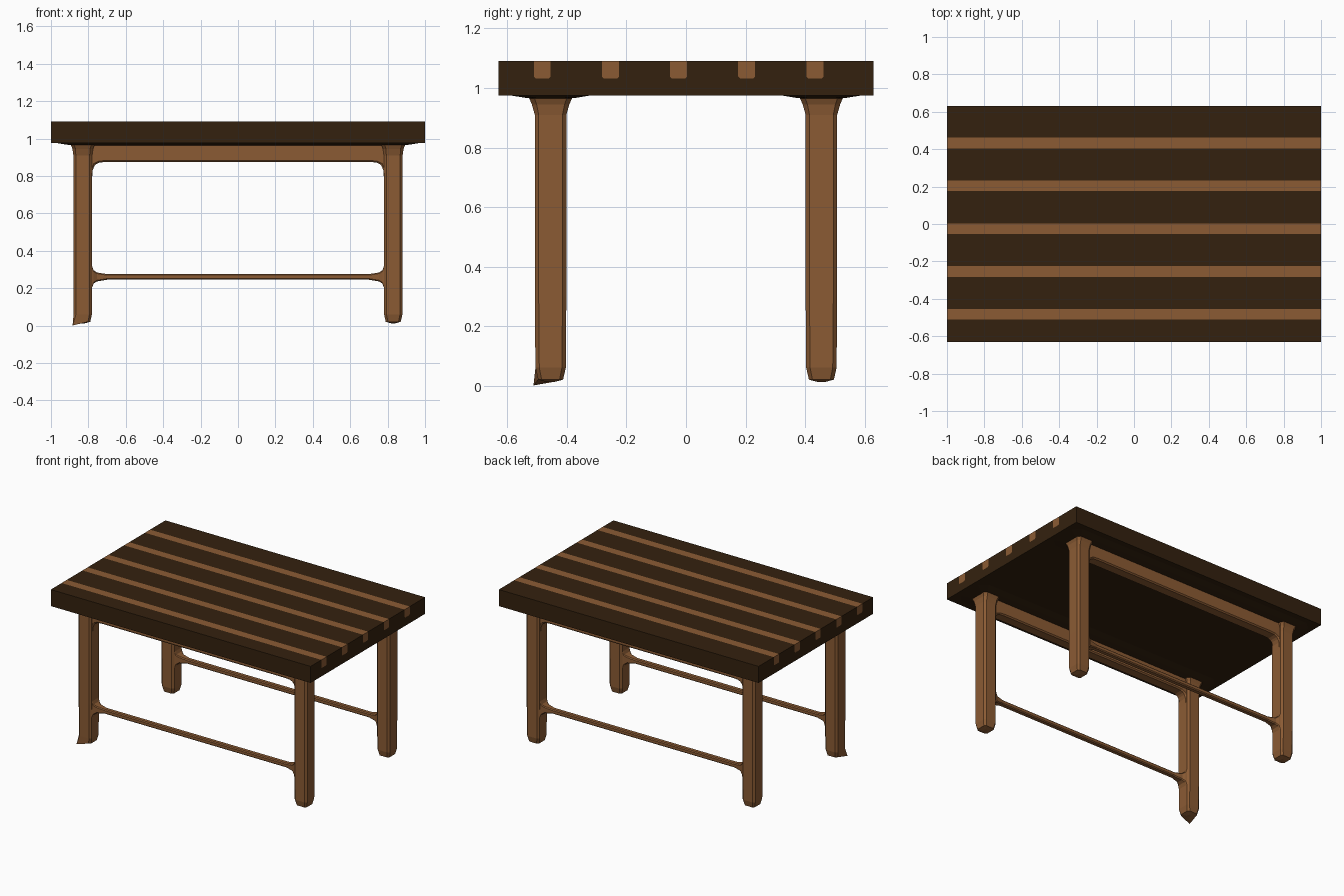
import bpy
import bmesh
from mathutils import Vector

if "Cube" in bpy.data.objects:
    bpy.data.objects.remove(bpy.data.objects["Cube"], do_unlink=True)


def material(name, rgb):
    mat = bpy.data.materials.new(name)
    mat.use_nodes = True
    mat.diffuse_color = (*rgb, 1)
    mat.node_tree.nodes["Principled BSDF"].inputs["Base Color"].default_value = (*rgb, 1)
    return mat


DARK = material("dark wood", (0.034, 0.0152, 0.0045))
LIGHT = material("light wood", (0.258, 0.105, 0.034))


def finish(bm, name, mat):
    bmesh.ops.recalc_face_normals(bm, faces=bm.faces)
    mesh = bpy.data.meshes.new(name)
    bm.to_mesh(mesh)
    bm.free()
    mesh.materials.append(mat)
    obj = bpy.data.objects.new(name, mesh)
    bpy.context.collection.objects.link(obj)
    return obj


def loft(name, rings, mat):
    """Skin a list of equal-length point loops and cap both ends."""
    bm = bmesh.new()
    loops = [[bm.verts.new(p) for p in ring] for ring in rings]
    n = len(loops[0])
    for a, b in zip(loops, loops[1:]):
        for i in range(n):
            j = (i + 1) % n
            bm.faces.new((a[i], a[j], b[j], b[i]))
    bm.faces.new(loops[0])
    bm.faces.new(loops[-1])
    return finish(bm, name, mat)


def octagon(a, b, c):
    """Rectangle of half sizes a, b with its corners cut by c."""
    return [(a, c - b), (a, b - c), (a - c, b), (c - a, b),
            (-a, b - c), (-a, c - b), (c - a, -b), (a - c, -b)]


# Table top with slots for the inlaid strips
TOP, UNDER, DEPTH, HALF, CUT = 1.09, 0.975, 1.032, 0.0285, 0.006
outline = [(-0.63, UNDER), (-0.63, TOP)]
for i in range(5):
    y = -0.483 + 0.229 * i
    slot = [(y - HALF, TOP), (y - HALF, DEPTH + CUT), (y - HALF + CUT, DEPTH),
            (y + HALF - CUT, DEPTH), (y + HALF, DEPTH + CUT), (y + HALF, TOP)]
    outline += slot
    loft(f"inlay_strip_{i + 1}", [[(x, *p) for p in slot] for x in (-1, 1)], LIGHT)
outline += [(0.63, TOP), (0.63, UNDER)]
loft("table_top", [[(x, *p) for p in outline] for x in (-1, 1)], DARK)

# Legs: height, half width, half depth, corner cut
LEG_X, LEG_Y = 0.83, 0.455
LEG_RINGS = [(0.012, 0.012, 0.012, 0.004), (0.02, 0.04, 0.042, 0.012),
             (0.06, 0.049, 0.051, 0.013), (0.3, 0.05, 0.053, 0.013),
             (0.91, 0.05, 0.053, 0.013), (0.945, 0.055, 0.063, 0.016),
             (0.966, 0.064, 0.072, 0.018), (0.977, 0.068, 0.078, 0.02)]

# Apron arch seen from the front, right half then mirrored
half_arch = [(0.70, 0.875), (0.74, 0.872), (0.765, 0.86), (0.777, 0.83),
             (0.782, 0.76), (0.81, 0.76), (0.83, 0.977)]
arch = half_arch + [(-x, z) for x, z in reversed(half_arch)]

# Stretcher stations: x, half depth, half height
half_bar = [(0.70, 0.018, 0.015), (0.755, 0.026, 0.024),
            (0.772, 0.036, 0.036), (0.783, 0.04, 0.065)]
bar = [(-x, a, b) for x, a, b in reversed(half_bar)] + half_bar

for end, sy in (("front", -1), ("back", 1)):
    cy = sy * LEG_Y
    for side, sx in (("right", -1), ("left", 1)):
        leg = loft(f"{end}_{side}_leg",
                   [[(sx * LEG_X + px, cy + py, z) for px, py in octagon(a, b, c)]
                    for z, a, b, c in LEG_RINGS], LIGHT)
        # One foot has its outer corner drawn out to a point
        if (end, side) == ("front", "right"):
            spur = Vector((-0.885, -0.513, 0.0))
            for v in leg.data.vertices:
                low = v.co.z < 0.03
                if low and v.co.x < -LEG_X - 0.02 and v.co.y < -LEG_Y - 0.02:
                    v.co = v.co.lerp(spur, 0.97)

    apron = loft(f"{end}_apron", [[(x, cy + d, z) for x, z in arch]
                                  for d in (-0.038, 0.038)], LIGHT)
    bevel = apron.modifiers.new("edge", "BEVEL")
    bevel.width = 0.008
    bevel.segments = 1

    loft(f"{end}_stretcher",
         [[(x, cy + py, 0.26 + pz) for py, pz in octagon(a, b, 0.006)]
          for x, a, b in bar], LIGHT)

    # Shallow dark flare blending the leg frame into the top
    loft(f"{end}_top_flare",
         [[(px, cy + py, z) for px, py in octagon(a, b, c)]
          for z, a, b, c in ((0.963, 0.885, 0.045, 0.015),
                             (0.967, 0.915, 0.085, 0.03),
                             (0.976, 0.97, 0.14, 0.05))], DARK)
